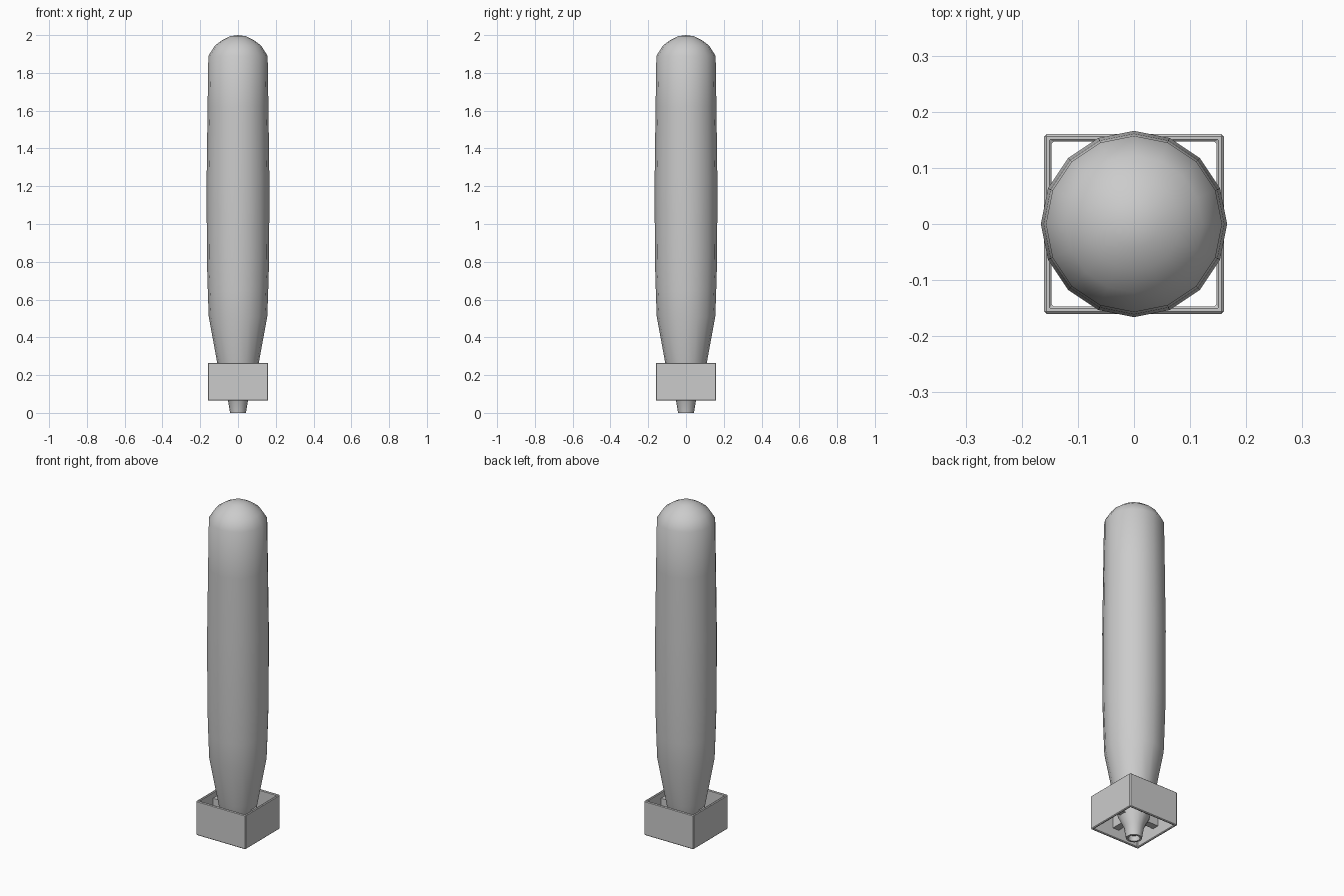
import bpy, bmesh, math
from mathutils import Matrix, Vector

if "Cube" in bpy.data.objects:
    bpy.data.objects.remove(bpy.data.objects["Cube"], do_unlink=True)

grey = bpy.data.materials.new("casing grey")
grey.use_nodes = True
grey.diffuse_color = (0.6, 0.6, 0.6, 1)
grey.node_tree.nodes["Principled BSDF"].inputs["Base Color"].default_value = grey.diffuse_color


def make_object(name, bm):
    bmesh.ops.recalc_face_normals(bm, faces=bm.faces)
    mesh = bpy.data.meshes.new(name)
    bm.to_mesh(mesh)
    bm.free()
    obj = bpy.data.objects.new(name, mesh)
    bpy.context.collection.objects.link(obj)
    mesh.materials.append(grey)
    return obj


def lathe(name, profile, sides=16):
    bm = bmesh.new()
    verts = [bm.verts.new((r, 0, z)) for r, z in profile]
    edges = [bm.edges.new(pair) for pair in zip(verts, verts[1:])]
    bmesh.ops.spin(bm, geom=verts + edges, cent=(0, 0, 0), axis=(0, 0, 1),
                   angle=math.tau, steps=sides)
    bmesh.ops.remove_doubles(bm, verts=bm.verts, dist=0.0005)
    obj = make_object(name, bm)
    bpy.ops.object.select_all(action='DESELECT')
    obj.select_set(True)
    bpy.context.view_layer.objects.active = obj
    bpy.ops.object.shade_smooth_by_angle(angle=math.radians(50))
    return obj


# Body with rounded nose, tapered tail and recessed nozzle
lathe("body", [
    (0, 2), (.043, 1.994), (.083, 1.974), (.122, 1.945), (.157, 1.89),
    (.161, 1.62), (.166, 1.24), (.165, .82), (.16, .65), (.155, .51),
    (.11, .265), (.084, .13), (.053, .065), (.042, 0),
    (.031, 0), (.028, .03), (0, .03)])

# Open square tail shroud
bm = bmesh.new()
bmesh.ops.create_cube(bm, size=1, matrix=Matrix.Translation((0, 0, .165))
                      @ Matrix.Diagonal((.32, .32, .2, 1)))
bmesh.ops.delete(bm, geom=[f for f in bm.faces if abs(f.normal.z) > .5], context='FACES')
shroud = make_object("tail_shroud", bm)
wall = shroud.modifiers.new("wall", 'SOLIDIFY')
wall.thickness = .013
wall.offset = -1
wall.use_even_offset = True
edge = shroud.modifiers.new("edge", 'BEVEL')
edge.width = .004
edge.segments = 1

# Four struts joining the tail to the shroud walls
for i, side in enumerate(("left", "back", "right", "front")):
    bm = bmesh.new()
    bmesh.ops.create_cube(bm, size=1, matrix=Matrix.Rotation(i * math.pi / 2, 4, 'Z')
                          @ Matrix.Translation((.11, 0, .175))
                          @ Matrix.Diagonal((.09, .04, .11, 1)))
    make_object(side + "_strut", bm)
